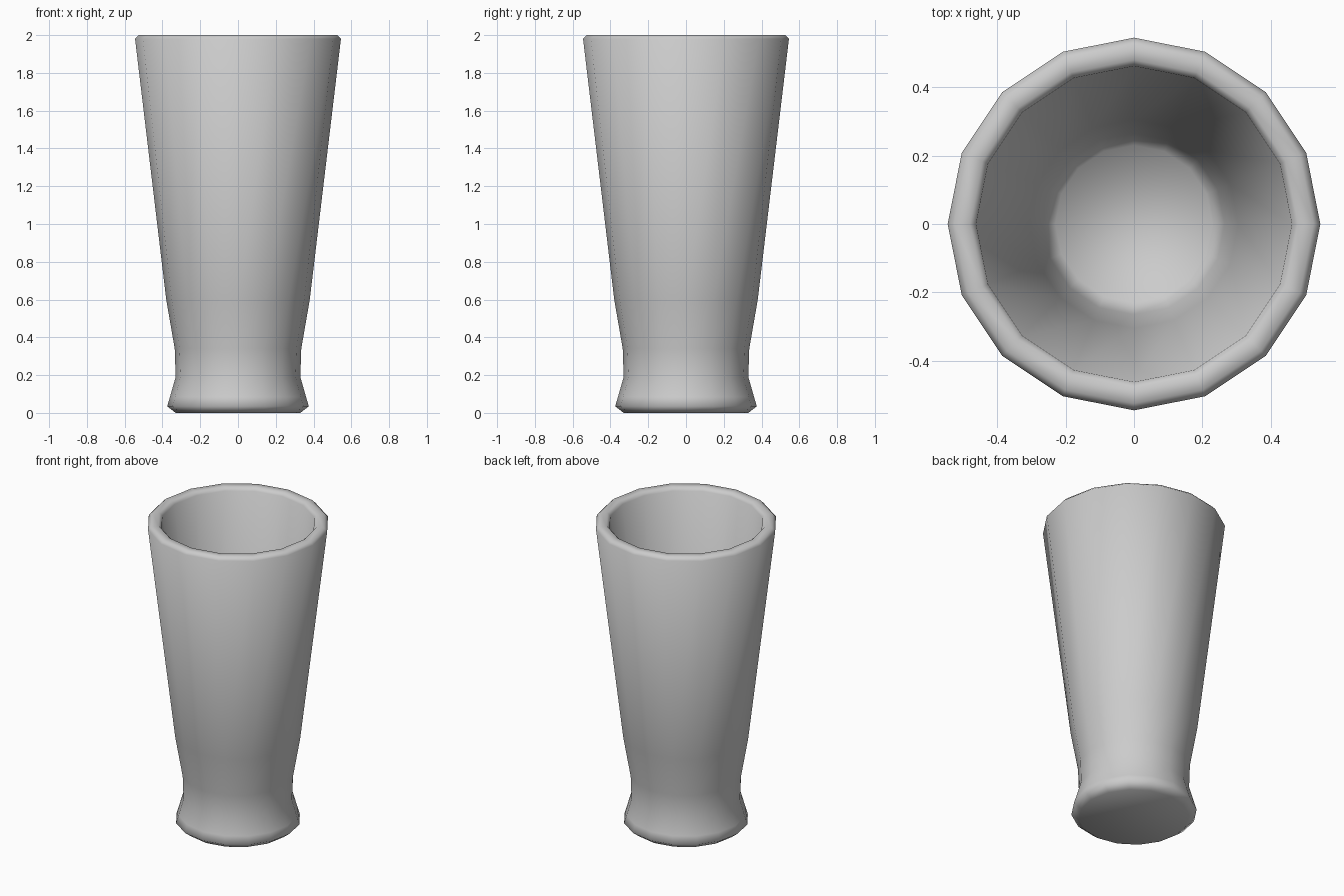
import bpy, bmesh
from math import cos, sin, tau

if "Cube" in bpy.data.objects:
    bpy.data.objects.remove(bpy.data.objects["Cube"])

SIDES = 16

# Radius/height profile: base, flared foot, neck, tapered wall, rim, inside wall, floor
PROFILE = [(0.33, 0.0), (0.375, 0.035), (0.36, 0.085), (0.33, 0.19), (0.335, 0.34),
           (0.38, 0.60), (0.545, 1.98), (0.525, 2.0), (0.48, 2.0), (0.462, 1.98),
           (0.305, 0.60), (0.265, 0.32), (0.23, 0.24)]

bm = bmesh.new()
rings = [[bm.verts.new((r * cos(tau * i / SIDES), r * sin(tau * i / SIDES), z))
          for i in range(SIDES)] for r, z in PROFILE]

# Walls between neighbouring rings
for low, high in zip(rings, rings[1:]):
    for i in range(SIDES):
        j = (i + 1) % SIDES
        bm.faces.new((low[i], low[j], high[j], high[i]))

# Underside and inner floor
bm.faces.new(rings[0][::-1])
bm.faces.new(rings[-1])
bmesh.ops.recalc_face_normals(bm, faces=bm.faces)

mesh = bpy.data.meshes.new("drinking_glass")
bm.to_mesh(mesh)
bm.free()
mesh.shade_smooth()
glass = bpy.data.objects.new("drinking_glass", mesh)
bpy.context.collection.objects.link(glass)
